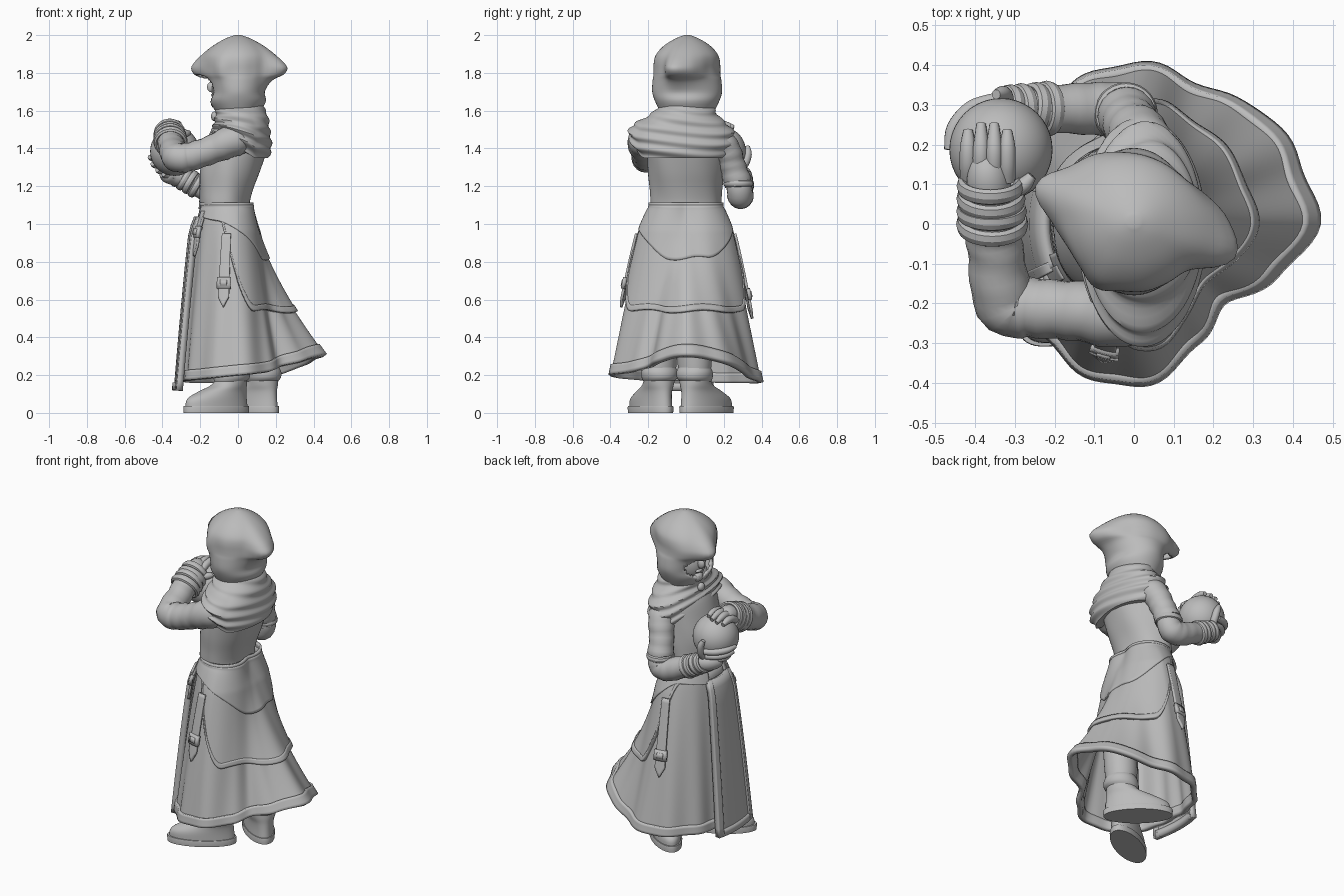
import bpy, bmesh
from math import sin, cos, pi, radians, sqrt, floor
from mathutils import Vector, Quaternion

cube = bpy.data.objects.get("Cube")
if cube:
    bpy.data.objects.remove(cube, do_unlink=True)

stone = bpy.data.materials.new("plain grey")
stone.use_nodes = True
GREY = (0.5, 0.5, 0.5, 1)
stone.diffuse_color = GREY
stone.node_tree.nodes["Principled BSDF"].inputs["Base Color"].default_value = GREY
made = []


# ---------- helpers ----------
def finish(name, bm, thick=0):
    me = bpy.data.meshes.new(name)
    bm.to_mesh(me)
    bm.free()
    ob = bpy.data.objects.new(name, me)
    bpy.context.collection.objects.link(ob)
    me.materials.append(stone)
    if thick:
        mod = ob.modifiers.new("thickness", 'SOLIDIFY')
        mod.thickness, mod.offset = thick, -1
    made.append(ob)


def grid(name, rows, closed=True, cap=True, thick=0, skip=None):
    """Skin rows of points, listed from top to bottom."""
    bm = bmesh.new()
    vs = [[bm.verts.new(p) for p in row] for row in rows]
    n = len(vs[0])
    for a, b in zip(vs, vs[1:]):
        for i in range(n if closed else n - 1):
            k = (i + 1) % n
            quad = (a[i], b[i], b[k], a[k])
            if not (skip and skip(sum((v.co for v in quad), Vector()) / 4)):
                bm.faces.new(quad)
    if cap:
        bm.faces.new(vs[0])
        bm.faces.new(vs[-1][::-1])
    finish(name, bm, thick)


def blend(a, b, c, d, t):
    return 0.5 * (2 * b + (c - a) * t + (2 * a - 5 * b + 4 * c - d) * t * t
                  + (3 * b - a - 3 * c + d) * t ** 3)


def spline(pts, steps):
    p = [Vector(q) for q in pts]
    p = [p[0]] + p + [p[-1]]
    out = [blend(*p[i:i + 4], s / steps) for i in range(len(p) - 3) for s in range(steps)]
    return out + [p[-1]]


def around(values, deg):
    """Smooth periodic lookup of values spaced evenly round the circle."""
    n = len(values)
    f = (deg % 360) / 360 * n
    i = floor(f)
    return blend(*(values[(i + k) % n] for k in (-1, 0, 1, 2)), f - i)


def loft(name, rows, steps=4, n=56, fold=lambda a, z: 1, place=lambda p: p):
    """Rows are z, centre x, centre y, half depth, half width."""
    rings = []
    for z, cx, cy, rx, ry in spline(rows, steps):
        rings.append([place(Vector((cx + rx * cos(a) * fold(a, z), cy + ry * sin(a) * fold(a, z), z)))
                      for a in (2 * pi * i / n for i in range(n))])
    grid(name, rings)


def tube(name, pts, steps=6, n=20, wrinkle=0):
    """Points are x, y, z, radius."""
    path = spline(pts, steps)
    q, old, rings = Quaternion(), Vector((0, 0, 1)), []
    for i, p in enumerate(path):
        d = (path[min(i + 1, len(path) - 1)] - path[max(i - 1, 0)]).to_3d().normalized()
        q = old.rotation_difference(d) @ q
        old = d
        ring = []
        for k in range(n):
            a = 2 * pi * k / n
            r = p[3] * (1 + wrinkle * sin(1.7 * i + 1.5 * sin(a)))
            ring.append(p.to_3d() + q @ Vector((r * cos(a), r * sin(a), 0)))
        rings.append(ring)
    grid(name, rings[::-1])


def ball(name, centre, size):
    bm = bmesh.new()
    bmesh.ops.create_uvsphere(bm, u_segments=40, v_segments=24, radius=1)
    for v in bm.verts:
        v.co = Vector(centre) + Vector([a * b for a, b in zip(v.co, size)])
    finish(name, bm)


def band(name, centre, direction, radius, thick):
    q = Vector((0, 0, 1)).rotation_difference(Vector(direction))
    ring = lambda a, b: Vector(centre) + q @ Vector(((radius + thick * cos(b)) * cos(a),
                                                     (radius + thick * cos(b)) * sin(a), 1.5 * thick * sin(b)))
    grid(name, [[ring(2 * pi * i / 28, -2 * pi * j / 8) for i in range(28)] for j in range(9)], cap=False)


# ---------- skirt layers: all follow one flared surface ----------
HEM_R = [.445, .428, .418, .375, .39, .388, .36, .33, .305, .295,
         .305, .338, .365, .396, .382, .325, .298, .372]
HEM_Z = [.32, .28, .21, .17, .17, .17, .18, .18, .19, .21, .23, .275]
hem = lambda d: around(HEM_Z, d)


def drape(name, a0, a1, top, bottom, off, pleat=0.0, n=120, m=18, thick=.014):
    full = a1 - a0 == 360
    rows = []
    for j in range(m + 1):
        row = []
        for i in range(n if full else n + 1):
            d = a0 + (a1 - a0) * i / n
            th = radians(d)
            z = top(d) + (bottom(d) - top(d)) * j / m
            t = max(0, (1.09 - z) / (1.09 - hem(d)))
            w = .16 - .068 * cos(th) - .026 * cos(2 * th)
            flare = t ** (.8 + .7 * max(0, cos(th)))
            lift = off * min(1, max(.25, (1.13 - z) * 6))
            r = w + (around(HEM_R, d) - w) * flare + lift + pleat * t * cos(13 * th)
            row.append((r * cos(th), r * sin(th), z))
        rows.append(row)
    grid(name, rows, closed=full, cap=False, thick=thick)


def rise(d, low, high, start, end):
    s = min(1, max(0, (abs(d) - start) / (end - start)))
    return low + (high - low) * s * s * (3 - 2 * s)


level = lambda z: (lambda d: z)
over_edge = lambda d: rise(d, .54, 1.04, 72, 118) + .008 * sin(radians(5 * d))
shirt_edge = lambda d: rise(d, .82, 1.03, 35, 120) + .01 * sin(radians(4 * d))
drape("skirt", -180, 180, level(1.09), hem, 0, pleat=.008, n=180)
drape("skirt_hem", -180, 180, lambda d: hem(d) + .045, lambda d: hem(d) - .008, .014,
      pleat=.006, m=4, thick=.03)
drape("overskirt", -150, 150, level(1.09), over_edge, .016)
drape("overskirt_trim", -150, 150, lambda d: over_edge(d) + .03, over_edge, .022, m=3)
drape("shirt_tail", -160, 160, level(1.10), shirt_edge, .024)
drape("waistband", -180, 180, level(1.115), level(1.08), .02, m=3)
drape("front_panel", 158, 208, level(1.04), level(.125), .04, n=20, thick=.025)
for side, a in (("right", 156), ("left", 204)):
    drape(side + "_panel_border", a, a + 6, level(1.04), level(.12), .05, n=6, thick=.035)
drape("panel_border_bottom", 158, 208, level(.16), level(.12), .05, n=20, m=2, thick=.035)

# hanging straps with pointed ends and buckles
for side, c, top, low in (("left", 257, .95, .56), ("right", 100, .95, .5), ("front", 213, 1.07, .83)):
    drape(side + "_strap", c - 5, c + 5, level(top), lambda d: low + .011 * abs(d - c), .032, n=10)
    drape(side + "_buckle", c - 6.5, c + 6.5, level(low + .16), level(low + .10), .04, n=6, m=2, thick=.02)
    drape(side + "_buckle_pin", c - 3, c + 3, level(low + .145), level(low + .115), .046, n=4, m=2)

# ---------- body, cowl and hood ----------
loft("torso", [(1.66, .01, 0, .08, .08), (1.58, .02, 0, .11, .14), (1.5, .01, 0, .15, .20),
               (1.4, -.01, 0, .163, .205), (1.28, -.042, 0, .16, .2), (1.18, -.062, 0, .142, .19),
               (1.1, -.072, 0, .132, .187), (1.04, -.06, 0, .13, .18)],
     fold=lambda a, z: 1 + .012 * sin(6 * a + 14 * z))


def lift_front(p):
    p.z += .5 * max(0, .02 - p.x - .3 * p.y) * (1.62 - p.z) / .25
    return p


loft("cowl", [(1.65, .01, 0, .10, .11), (1.62, .01, 0, .125, .145), (1.57, .02, -.01, .138, .185),
              (1.5, .02, -.02, .148, .265), (1.44, .02, -.02, .156, .28), (1.39, .02, -.02, .156, .265),
              (1.35, .02, -.02, .14, .23)], steps=7, n=80, place=lift_front,
     fold=lambda a, z: 1 + .035 * sin(105 * z + 2.2 * cos(a) + 1.6 * sin(a) + .9 * sin(2 * a)))

# hood: round crown that spreads into a pointed brim, then narrows to the neck
BRIM = [.24, .195, .167, .163, .168, .178, .196, .215, .264,
        .208, .18, .178, .193, .178, .178, .176, .188, .27]
hood_rows = []
for z, rx, ry, k in spline([(2.0, .015, .015, 0), (1.985, .06, .055, 0), (1.95, .112, .108, .1),
                            (1.9, .16, .155, .35), (1.86, .172, .172, .75), (1.825, .175, .18, 1),
                            (1.79, .16, .183, .8), (1.76, .15, .185, .3), (1.7, .142, .185, 0),
                            (1.65, .148, .17, 0), (1.59, .115, .14, 0)], 4):
    row = []
    for i in range(72):
        a = 2 * pi * i / 72
        b = around(BRIM, 5 * i)
        row.append(Vector((cos(a) * (rx + (b - rx) * k), .006 + sin(a) * (ry + (b - ry) * k), z)))
    hood_rows.append(row)


def face_opening(p):
    return p.x < -.05 and ((p.y - .035) / .11) ** 2 + ((p.z - 1.715) / .075) ** 2 < 1


grid("hood", hood_rows, thick=.018, skip=face_opening)
ball("face", (-.05, .03, 1.71), (.088, .085, .11))
ball("nose", (-.14, .055, 1.725), (.024, .015, .028))
ball("chin", (-.112, .05, 1.64), (.032, .035, .03))
ball("lips", (-.128, .055, 1.682), (.014, .028, .011))
ball("cowl_clasp", (-.125, .03, 1.57), (.018, .025, .025))

# ---------- arms ----------
tube("left_sleeve", [(.05, -.17, 1.46, .08), (-.03, -.225, 1.44, .085), (-.15, -.218, 1.39, .075),
                     (-.26, -.21, 1.355, .076), (-.325, -.195, 1.355, .078), (-.35, -.06, 1.41, .07),
                     (-.36, .02, 1.45, .072), (-.363, .09, 1.475, .065)], wrinkle=.03)
tube("right_sleeve", [(.04, .15, 1.45, .075), (.02, .21, 1.40, .075), (-.005, .245, 1.31, .07),
                      (-.02, .277, 1.215, .074)], wrinkle=.03)
tube("right_forearm", [(-.015, .275, 1.26, .06), (-.025, .285, 1.165, .068), (-.08, .29, 1.15, .068),
                       (-.18, .29, 1.19, .062), (-.30, .285, 1.25, .05)], wrinkle=.02)
band("right_sleeve_cuff", (-.02, .277, 1.215), (0, 0, 1), .068, .012)
for i in range(4):
    s = i * .032
    tilt = .12 * (i % 2)
    band("left_wrist_band", (-.357 - s * .05, s, 1.435 + s * .45), (0, .85, .5 - tilt), .077 - .002 * i, .014)
    band("right_wrist_band", (-.22 - s, .29, 1.205 + s * .5), (-.85, tilt, .5), .058 - .003 * i, .013)

# ---------- orb and hands ----------
ORB, R = Vector((-.335, .187, 1.385)), .13
ball("orb", ORB, (R, R, R))


def on_orb(az, el, gap=.012):
    a, e = radians(az), radians(el)
    return ORB + (R + gap) * Vector((cos(a) * cos(e), sin(a) * cos(e), sin(e)))


def finger(name, pts, r):
    tube(name, [(*p, k) for p, k in zip(pts, (r, r * 1.05, r, r * .6))], steps=5, n=12)


tube("left_palm", [(-.362, .06, 1.47, .055), (-.367, .11, 1.495, .055), (-.37, .15, 1.5, .045),
                   (-.37, .175, 1.5, .025)])
tube("right_palm", [(-.28, .285, 1.24, .048), (-.34, .27, 1.255, .05), (-.38, .24, 1.26, .04),
                    (-.40, .22, 1.265, .02)])
for i in range(4):
    x = -.418 + .033 * i
    reach = .225 + .03 * sin(pi * (i + .5) / 4)
    pts = []
    for y in (.11, .15, .195, reach):
        top = sqrt(max(.002, (R + .014) ** 2 - (x - ORB.x) ** 2 - (y - ORB.y) ** 2))
        pts.append((x, y, ORB.z + top))
    finger("left_finger", pts, .02)
    el = -72 + 17 * i
    finger("right_finger", [on_orb(a, el + b, .006) for a, b in ((95, 0), (125, 3), (155, 6), (180, 8))], .018)
finger("left_thumb", [(-.31, .08, 1.47), on_orb(285, 40), on_orb(303, 42), on_orb(320, 44)], .02)
finger("right_thumb", [on_orb(85, -45), on_orb(85, -25), on_orb(88, -5), on_orb(95, 10)], .02)

# ---------- boots and legs ----------
for side, heel, turn in (("left", (.045, -.095), 210), ("right", (.2, -.015), 138)):
    spin = Quaternion((0, 0, 1), radians(turn))
    put = lambda p: spin @ p + Vector((*heel, 0))
    loft(side + "_boot", [(.6, .07, 0, .09, .09), (.3, .09, 0, .092, .092), (.2, .09, 0, .082, .084),
                          (.15, .105, 0, .098, .078), (.115, .145, 0, .138, .074), (.075, .18, 0, .176, .076),
                          (.03, .183, 0, .184, .077), (.015, .183, 0, .183, .077)], place=put)
    loft(side + "_sole", [(.036, .185, 0, .193, .082), (.03, .185, 0, .195, .084),
                          (0, .185, 0, .193, .082)], steps=1, place=put)
    loft(side + "_boot_cuff", [(.24, .09, 0, .086, .086), (.215, .09, 0, .097, .096),
                               (.185, .092, 0, .097, .092), (.165, .1, 0, .085, .078)], place=put)

# smooth shading with sharp edges kept
bpy.ops.object.select_all(action='DESELECT')
for ob in made:
    ob.select_set(True)
bpy.context.view_layer.objects.active = made[0]
bpy.ops.object.shade_smooth_by_angle(angle=radians(40))
